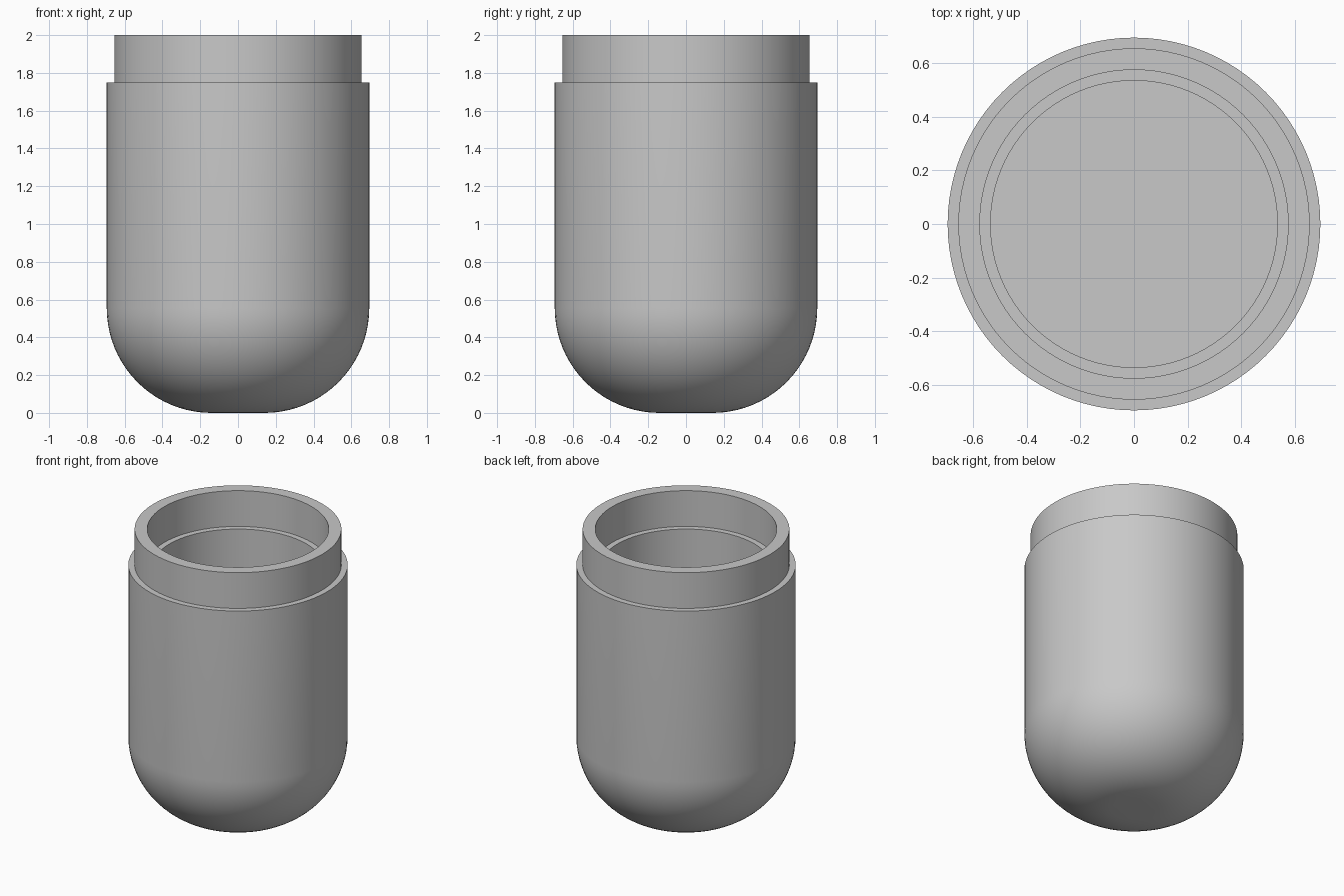
import bpy, bmesh
from math import pi, sin, cos, radians
from mathutils import Vector

cube = bpy.data.objects.get("Cube")
if cube:
    bpy.data.objects.remove(cube, do_unlink=True)

SEGMENTS = 96
OUTER, NECK_OUT, NECK_IN, BORE = 0.695, 0.655, 0.575, 0.535
FILLET, SHOULDER, TOP, FLOOR = 0.555, 1.75, 2.0, 0.40

grey = bpy.data.materials.new("plain grey")
grey.use_nodes = True
colour = (0.58, 0.58, 0.58, 1)
grey.diffuse_color = colour
grey.node_tree.nodes["Principled BSDF"].inputs["Base Color"].default_value = colour


def lathe(name, profile):
    """Revolve (radius, height) points around the z axis."""
    bm = bmesh.new()
    verts = [bm.verts.new((r, 0, z)) for r, z in profile]
    edges = [bm.edges.new(pair) for pair in zip(verts, verts[1:])]
    bmesh.ops.spin(bm, geom=verts + edges, cent=Vector(), axis=Vector((0, 0, 1)),
                   angle=2 * pi, steps=SEGMENTS)
    bmesh.ops.remove_doubles(bm, verts=bm.verts, dist=1e-5)
    bmesh.ops.recalc_face_normals(bm, faces=bm.faces)
    mesh = bpy.data.meshes.new(name)
    bm.to_mesh(mesh)
    bm.free()
    obj = bpy.data.objects.new(name, mesh)
    bpy.context.collection.objects.link(obj)
    mesh.materials.append(grey)
    bpy.ops.object.select_all(action='DESELECT')
    obj.select_set(True)
    bpy.context.view_layer.objects.active = obj
    bpy.ops.object.shade_smooth_by_angle(angle=radians(30))
    return obj


# Rounded base, from the flat foot up to the straight wall
steps = 20
base = [(OUTER - FILLET + FILLET * sin(a), FILLET - FILLET * cos(a))
        for a in (i * pi / 2 / steps for i in range(steps + 1))]

# Outer shoulder, thin neck, inner ledge and flat-floored bore
neck = [(OUTER, SHOULDER), (NECK_OUT, SHOULDER), (NECK_OUT, TOP), (NECK_IN, TOP),
        (NECK_IN, SHOULDER), (BORE, SHOULDER), (BORE, FLOOR), (0, FLOOR)]

lathe("capsule_cup", [(0, 0)] + base + neck)
